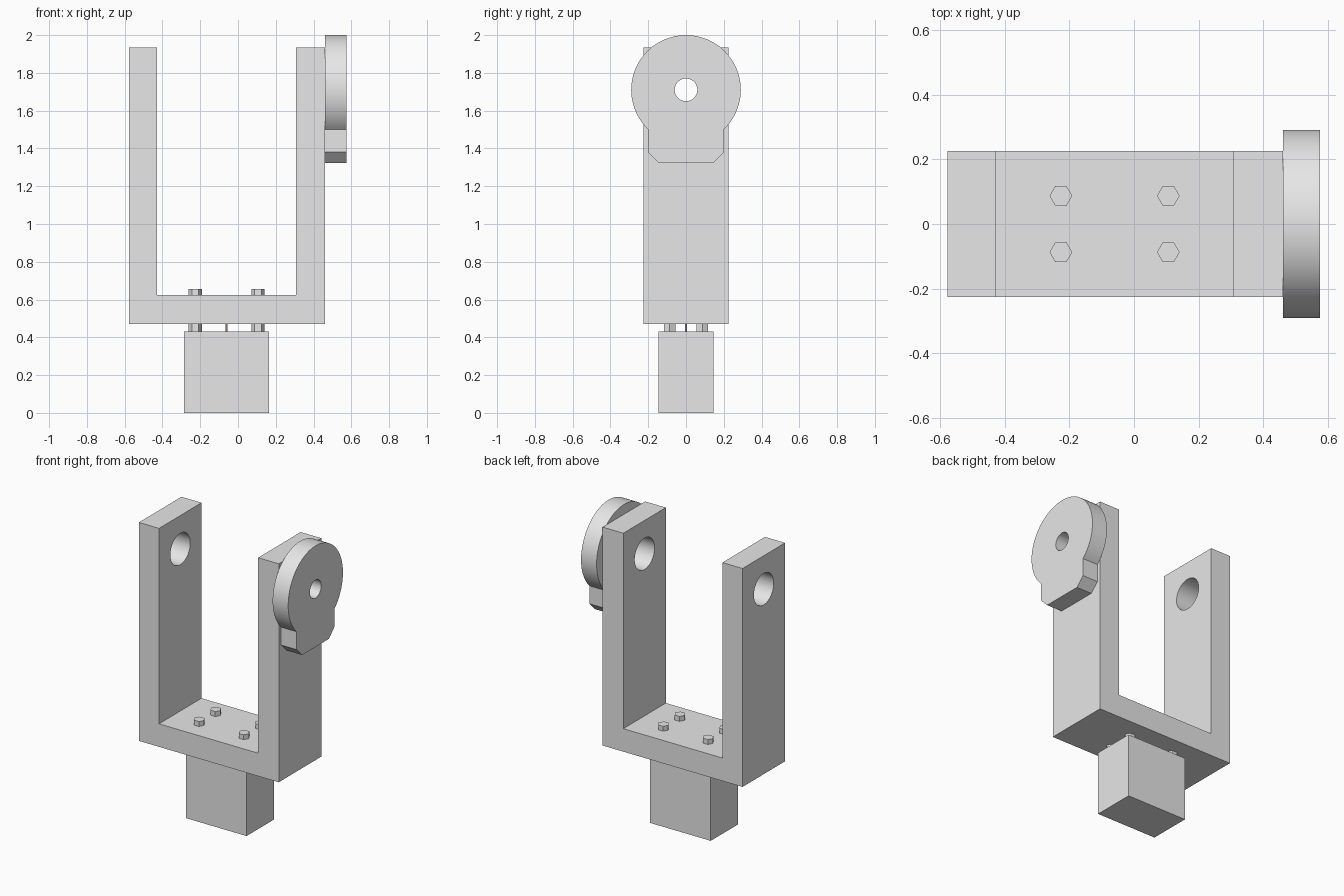
import bpy, bmesh, math
from mathutils import Matrix

cube = bpy.data.objects.get("Cube")
if cube:
    bpy.data.objects.remove(cube, do_unlink=True)

GREY = (0.8, 0.8, 0.8, 1)
grey = bpy.data.materials.new("plain grey")
grey.use_nodes = True
grey.diffuse_color = GREY
grey.node_tree.nodes["Principled BSDF"].inputs["Base Color"].default_value = GREY


def finish(name, bm):
    bmesh.ops.recalc_face_normals(bm, faces=bm.faces[:])
    mesh = bpy.data.meshes.new(name)
    bm.to_mesh(mesh)
    bm.free()
    mesh.materials.append(grey)
    obj = bpy.data.objects.new(name, mesh)
    bpy.context.collection.objects.link(obj)
    return obj


def extrude(name, points, direction):
    """Solid made by sweeping a closed 3D outline along a direction."""
    bm = bmesh.new()
    face = bm.faces.new([bm.verts.new(p) for p in points])
    swept = bmesh.ops.extrude_face_region(bm, geom=[face])["geom"]
    bmesh.ops.translate(bm, vec=direction,
                        verts=[v for v in swept if isinstance(v, bmesh.types.BMVert)])
    return finish(name, bm)


def rod(name, center, radius, depth, sides, axis="Z"):
    bm = bmesh.new()
    turn = Matrix.Rotation(math.pi / 2, 4, "Y" if axis == "X" else "Z")
    bmesh.ops.create_cone(bm, cap_ends=True, segments=sides, radius1=radius,
                          radius2=radius, depth=depth,
                          matrix=Matrix.Translation(center) @ turn)
    return finish(name, bm)


def drill(obj, cutter):
    mod = obj.modifiers.new("hole", "BOOLEAN")
    mod.operation, mod.solver, mod.object = "DIFFERENCE", "EXACT", cutter
    bpy.context.view_layer.objects.active = obj
    bpy.ops.object.modifier_apply(modifier=mod.name)
    bpy.data.objects.remove(cutter, do_unlink=True)


def smooth(obj):
    bpy.ops.object.select_all(action="DESELECT")
    obj.select_set(True)
    bpy.context.view_layer.objects.active = obj
    bpy.ops.object.shade_smooth_by_angle(angle=math.radians(30))


AXLE_Z = 1.71
FLOOR, DECK, TOP = 0.47, 0.624, 1.934
BOX_TOP = 0.432
MID_X = -0.06

# U-shaped fork with an axle hole through both arms
outline = [(-0.577, FLOOR), (0.46, FLOOR), (0.46, TOP), (0.307, TOP),
           (0.307, DECK), (-0.428, DECK), (-0.428, TOP), (-0.577, TOP)]
fork = extrude("fork_bracket", [(x, -0.225, z) for x, z in outline], (0, 0.45, 0))
drill(fork, rod("hole_cutter", (0, 0, AXLE_Z), 0.105, 3, 64, "X"))
smooth(fork)

# Round motor plate with a chamfered tab at the bottom
RADIUS, TAB = 0.29, 0.2
start = -math.acos(TAB / RADIUS)
sweep = math.pi - 2 * start
STEPS = 72
plate = []
for i in range(STEPS + 1):
    a = start + sweep * i / STEPS
    plate.append((RADIUS * math.cos(a), AXLE_Z + RADIUS * math.sin(a)))
plate += [(-TAB, 1.38), (-0.142, 1.322), (0.142, 1.322), (TAB, 1.38)]
motor = extrude("motor_disc", [(0.46, y, z) for y, z in plate], (0.115, 0, 0))
drill(motor, rod("hole_cutter", (0.5, 0, AXLE_Z), 0.06, 1, 48, "X"))
smooth(motor)

# Base block under the fork
block = [(MID_X + sx * 0.225, sy * 0.145, 0)
         for sx, sy in ((-1, -1), (1, -1), (1, 1), (-1, 1))]
extrude("base_block", block, (0, 0, BOX_TOP))

# Thin shaft between block and fork
rod("center_shaft", (MID_X, 0, (BOX_TOP + FLOOR) / 2), 0.005, FLOOR - BOX_TOP, 16)

# Hexagonal bolt heads above the deck and nuts below it
for side, sx in (("right", -1), ("left", 1)):
    for end, sy in (("front", -1), ("back", 1)):
        x, y = MID_X + sx * 0.166, sy * 0.087
        for part, low, high in (("bolt_head", DECK, 0.657), ("nut", BOX_TOP, FLOOR)):
            # turned so that two corners point along x
            hexagon = [(x + 0.035 * math.cos(k * math.pi / 3),
                        y + 0.035 * math.sin(k * math.pi / 3), low) for k in range(6)]
            extrude(f"{part}_{end}_{side}", hexagon, (0, 0, high - low))
